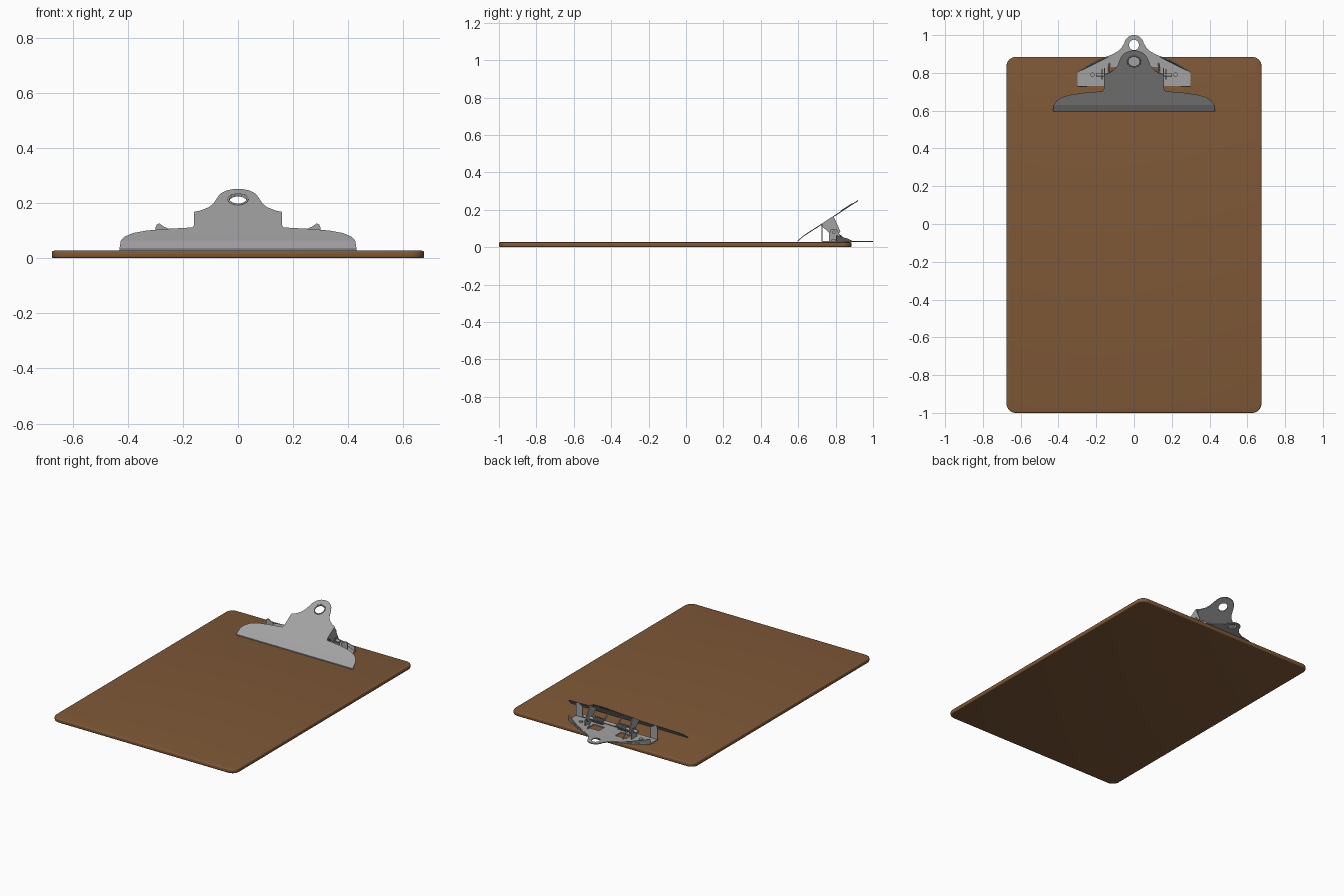
import bpy, bmesh
from math import sin, cos, pi, radians
from mathutils import Vector

cube = bpy.data.objects.get("Cube")
if cube:
    bpy.data.objects.remove(cube, do_unlink=True)


def material(name, rgb, metallic=0.0):
    m = bpy.data.materials.new(name)
    m.use_nodes = True
    m.diffuse_color = (*rgb, 1)
    bsdf = next(n for n in m.node_tree.nodes if n.type == 'BSDF_PRINCIPLED')
    bsdf.inputs["Base Color"].default_value = (*rgb, 1)
    bsdf.inputs["Roughness"].default_value = 0.6
    return m


wood = material("brown hardboard", (0.21, 0.098, 0.038))
steel = material("grey steel", (0.36, 0.36, 0.37))


def arc(cx, cy, r, a0, a1, n=8):
    return [(cx + r * cos(radians(a0 + (a1 - a0) * i / n)),
             cy + r * sin(radians(a0 + (a1 - a0) * i / n))) for i in range(n + 1)]


def ring(cx, cy, rx, ry, n=24):
    return [(cx + rx * cos(2 * pi * i / n), cy + ry * sin(2 * pi * i / n)) for i in range(n)]


def mirrored(half):
    return half + [(-x, y) for x, y in reversed(half) if x > 1e-6]


def link(name, data, mat):
    ob = bpy.data.objects.new(name, data)
    bpy.context.collection.objects.link(ob)
    data.materials.append(mat)
    return ob


def smooth(ob, angle=35):
    bpy.ops.object.select_all(action='DESELECT')
    ob.select_set(True)
    bpy.context.view_layer.objects.active = ob
    bpy.ops.object.shade_smooth_by_angle(angle=radians(angle))


def plate(name, points, thickness, mat, bevel=0.0):
    """Flat plate of any orientation, thickened about its middle."""
    bm = bmesh.new()
    bm.faces.new([bm.verts.new(p) for p in points])
    me = bpy.data.meshes.new(name)
    bm.to_mesh(me)
    bm.free()
    ob = link(name, me, mat)
    s = ob.modifiers.new("thickness", 'SOLIDIFY')
    s.thickness, s.offset = thickness, 0
    if bevel:
        b = ob.modifiers.new("rounded edge", 'BEVEL')
        b.width, b.segments = bevel, 3
        b.limit_method, b.angle_limit = 'ANGLE', radians(50)
        smooth(ob)
    return ob


def sheet(name, loops, thickness, mat, height, folds=()):
    """Sheet with holes, folded so that its height follows y."""
    cu = bpy.data.curves.new(name, 'CURVE')
    cu.dimensions, cu.fill_mode, cu.extrude = '2D', 'BOTH', thickness / 2
    for loop in loops:
        sp = cu.splines.new('POLY')
        sp.points.add(len(loop) - 1)
        for p, (x, y) in zip(sp.points, loop):
            p.co = (x, y, 0, 1)
        sp.use_cyclic_u = True
    tmp = bpy.data.objects.new(name, cu)
    bpy.context.collection.objects.link(tmp)
    me = bpy.data.meshes.new_from_object(tmp)
    bpy.data.objects.remove(tmp)
    bm = bmesh.new()
    bm.from_mesh(me)
    bmesh.ops.remove_doubles(bm, verts=bm.verts, dist=1e-5)
    for y in folds:
        bmesh.ops.bisect_plane(bm, geom=bm.verts[:] + bm.edges[:] + bm.faces[:],
                               plane_co=(0, y, 0), plane_no=(0, 1, 0))
    for v in bm.verts:
        v.co.z += height(v.co.y)
    bmesh.ops.recalc_face_normals(bm, faces=bm.faces)
    bm.to_mesh(me)
    bm.free()
    me.materials.clear()
    ob = link(name, me, mat)
    smooth(ob, 25)
    return ob


def wire(name, points, radius, mat):
    cu = bpy.data.curves.new(name, 'CURVE')
    cu.dimensions, cu.bevel_depth, cu.bevel_resolution = '3D', radius, 2
    cu.use_fill_caps = True
    sp = cu.splines.new('POLY')
    sp.points.add(len(points) - 1)
    for p, co in zip(sp.points, points):
        p.co = (*co, 1)
    return link(name, cu, mat)


# Board with rounded corners and softened edges
W, BACK, FRONT, R, T = 0.675, 0.885, -1.0, 0.05, 0.027
half = arc(W - R, FRONT + R, R, -90, 0) + arc(W - R, BACK - R, R, 0, 90)
plate("board", [(x, y, T / 2) for x, y in mirrored(half)], T, wood, bevel=0.007)

# Base plate with hanging loop and windows
BASE = T + 0.004
half = [(0.30, 0.73), (0.30, 0.805), (0.20, 0.865), (0.12, 0.895), (0.085, 0.915),
        (0.065, 0.935)] + arc(0, 0.948, 0.052, 10, 90)
window = [(0.06, 0.77), (0.14, 0.77), (0.14, 0.83), (0.06, 0.83)]
sheet("base_plate", [mirrored(half), ring(0, 0.948, 0.026, 0.028), window,
                     [(-x, y) for x, y in window]], 0.006, steel, lambda y: BASE)


# Pressing clamp: wide jaw, bent lip and thumb tab with a hole
def clamp_height(y):
    return 0.031 + (y - 0.595) * 0.86 if y < 0.63 else 0.061 + (y - 0.63) * 0.65


half = [(0.43, 0.595), (0.425, 0.63), (0.41, 0.653), (0.38, 0.672), (0.33, 0.686),
        (0.26, 0.695), (0.165, 0.703), (0.16, 0.715), (0.16, 0.79), (0.135, 0.798),
        (0.105, 0.817), (0.088, 0.838), (0.078, 0.862)] + arc(0, 0.86, 0.075, 12, 90)
half[-9:] = [(x, 0.86 + (y - 0.86) * 0.78) for x, y in half[-9:]]
sheet("clamp", [mirrored(half), ring(0, 0.86, 0.031, 0.025)], 0.006, steel,
      clamp_height, folds=(0.63,))

# Raised rim around the thumb hole
rim = [(x, y, clamp_height(y) + 0.002) for x, y in ring(0, 0.86, 0.034, 0.028)]
wire("thumb_hole_rim", rim + rim[:1], 0.004, steel)

# Paired small parts: flaps, posts, tabs, flanges, rivets, springs
PIVOT = Vector((0, 0.79, 0.08))
flap = [(0.72, 0.118), (0.79, 0.163), (0.825, 0.085), (0.812, 0.062), (0.785, 0.06)]
post = [(0.765, BASE), (0.82, BASE), (0.82, 0.07), (0.805, 0.097), (0.775, 0.097), (0.765, 0.07)]
tab = [(0.25, BASE), (0.30, BASE), (0.30, 0.108), (0.295, 0.122), (0.285, 0.126),
       (0.27, 0.115), (0.25, 0.106)]
for side, s in (("left", 1), ("right", -1)):
    plate(side + "_clamp_flap", [(s * 0.157, y, z) for y, z in flap], 0.006, steel)
    plate(side + "_pivot_post", [(s * 0.17, y, z) for y, z in post], 0.006, steel)
    plate(side + "_front_tab", [(s * x, 0.728, z) for x, z in tab], 0.006, steel)
    plate(side + "_edge_flange", [(s * 0.30, 0.803, BASE), (s * 0.12, 0.893, BASE),
                                  (s * 0.20, 0.863, 0.046), (s * 0.30, 0.803, 0.064)],
          0.005, steel)
    bpy.ops.mesh.primitive_cylinder_add(vertices=16, radius=0.012, depth=0.01,
                                        location=(s * 0.22, 0.79, BASE + 0.006))
    rivet = bpy.context.object
    rivet.name = side + "_rivet"
    rivet.data.materials.append(steel)
    smooth(rivet)
    turns, steps = 6, 12
    coil = [(s * (0.05 + 0.08 * i / (turns * steps)),
             PIVOT.y + 0.018 * cos(2 * pi * i / steps),
             PIVOT.z + 0.018 * sin(2 * pi * i / steps)) for i in range(turns * steps + 1)]
    coil = [(s * 0.05, 0.74, 0.122)] + coil + [(s * 0.13, 0.85, BASE + 0.005)]
    wire(side + "_spring", coil, 0.004, steel)

# Pivot rod through the flaps and posts
wire("pivot_rod", [(-0.20, PIVOT.y, PIVOT.z), (0.20, PIVOT.y, PIVOT.z)], 0.01, steel)
